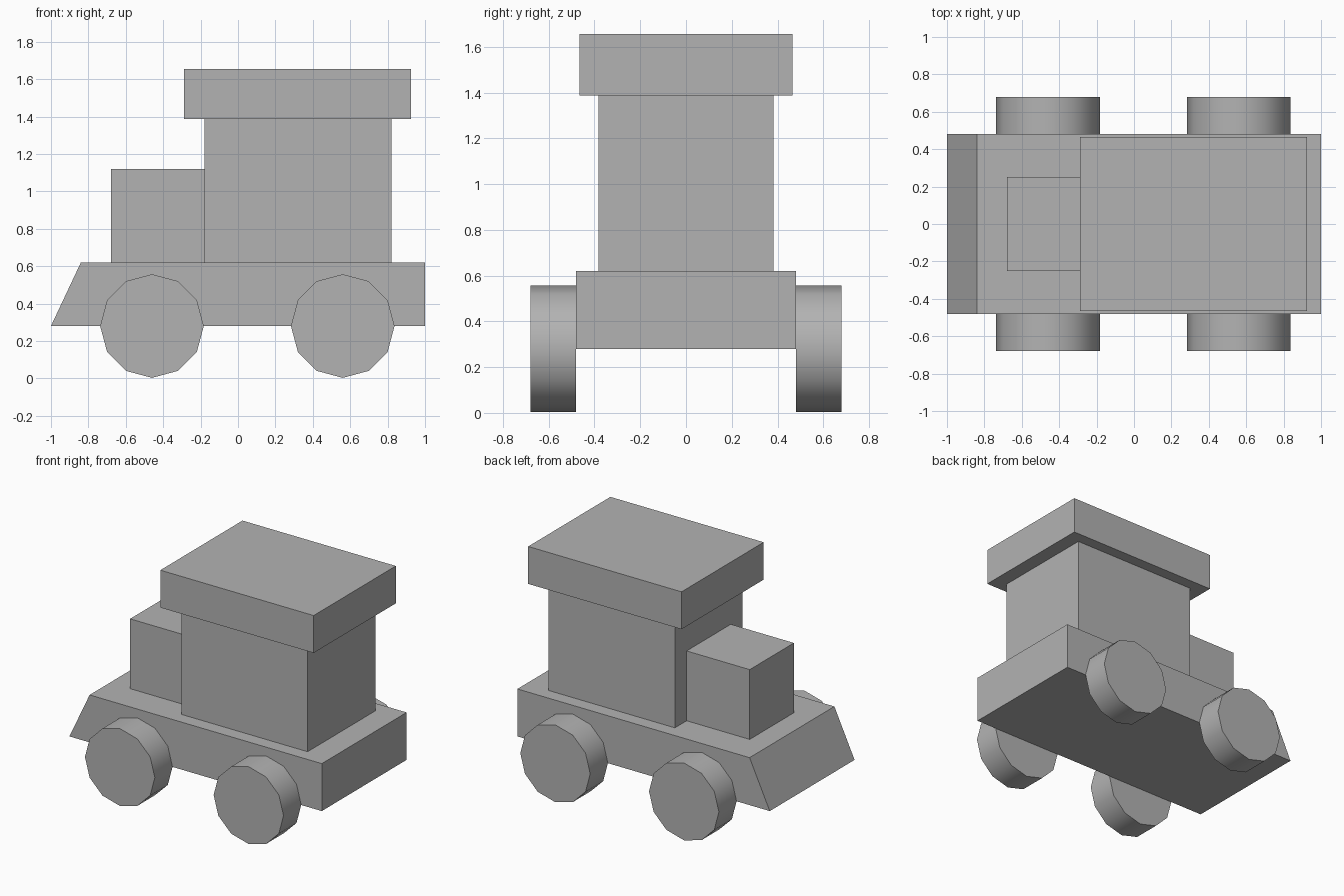
import bpy
import bmesh
import math

cube = bpy.data.objects.get("Cube")
if cube:
    bpy.data.objects.remove(cube, do_unlink=True)

# Single plain grey
GREY = (0.45, 0.45, 0.45, 1.0)
grey = bpy.data.materials.new("plain_grey")
grey.use_nodes = True
grey.diffuse_color = GREY
grey.node_tree.nodes["Principled BSDF"].inputs["Base Color"].default_value = GREY


def extruded_profile(name, profile, half_width):
    """Extrude an x-z outline symmetrically along y."""
    bm = bmesh.new()
    face = bm.faces.new([bm.verts.new((x, -half_width, z)) for x, z in profile])
    side = bmesh.ops.extrude_face_region(bm, geom=[face])["geom"]
    verts = [v for v in side if isinstance(v, bmesh.types.BMVert)]
    bmesh.ops.translate(bm, verts=verts, vec=(0, 2 * half_width, 0))
    bmesh.ops.recalc_face_normals(bm, faces=bm.faces)
    mesh = bpy.data.meshes.new(name)
    bm.to_mesh(mesh)
    bm.free()
    mesh.materials.append(grey)
    obj = bpy.data.objects.new(name, mesh)
    bpy.context.collection.objects.link(obj)
    return obj


def block(name, x0, x1, z0, z1, half_width):
    return extruded_profile(name, [(x0, z0), (x1, z0), (x1, z1), (x0, z1)], half_width)


def wheel(name, x, y):
    bpy.ops.mesh.primitive_cylinder_add(
        vertices=12, radius=0.277, depth=0.2,
        location=(x, y, 0.28), rotation=(math.pi / 2, 0, 0))
    obj = bpy.context.object
    obj.name = name
    obj.data.materials.append(grey)
    bpy.ops.object.shade_smooth_by_angle(angle=math.radians(40))


# Chassis with sloped nose
extruded_profile("chassis", [(-1, 0.28), (1, 0.28), (1, 0.62), (-0.84, 0.62)], 0.48)

# Body blocks
block("engine_hood", -0.68, -0.18, 0.62, 1.12, 0.25)
block("cabin", -0.18, 0.82, 0.62, 1.387, 0.383)
block("roof", -0.29, 0.925, 1.387, 1.655, 0.465)

# Wheels on both sides
for end, x in (("nose", -0.46), ("tail", 0.56)):
    for side, sign in (("left", 1), ("right", -1)):
        wheel(f"{end}_wheel_{side}", x, sign * 0.58)
